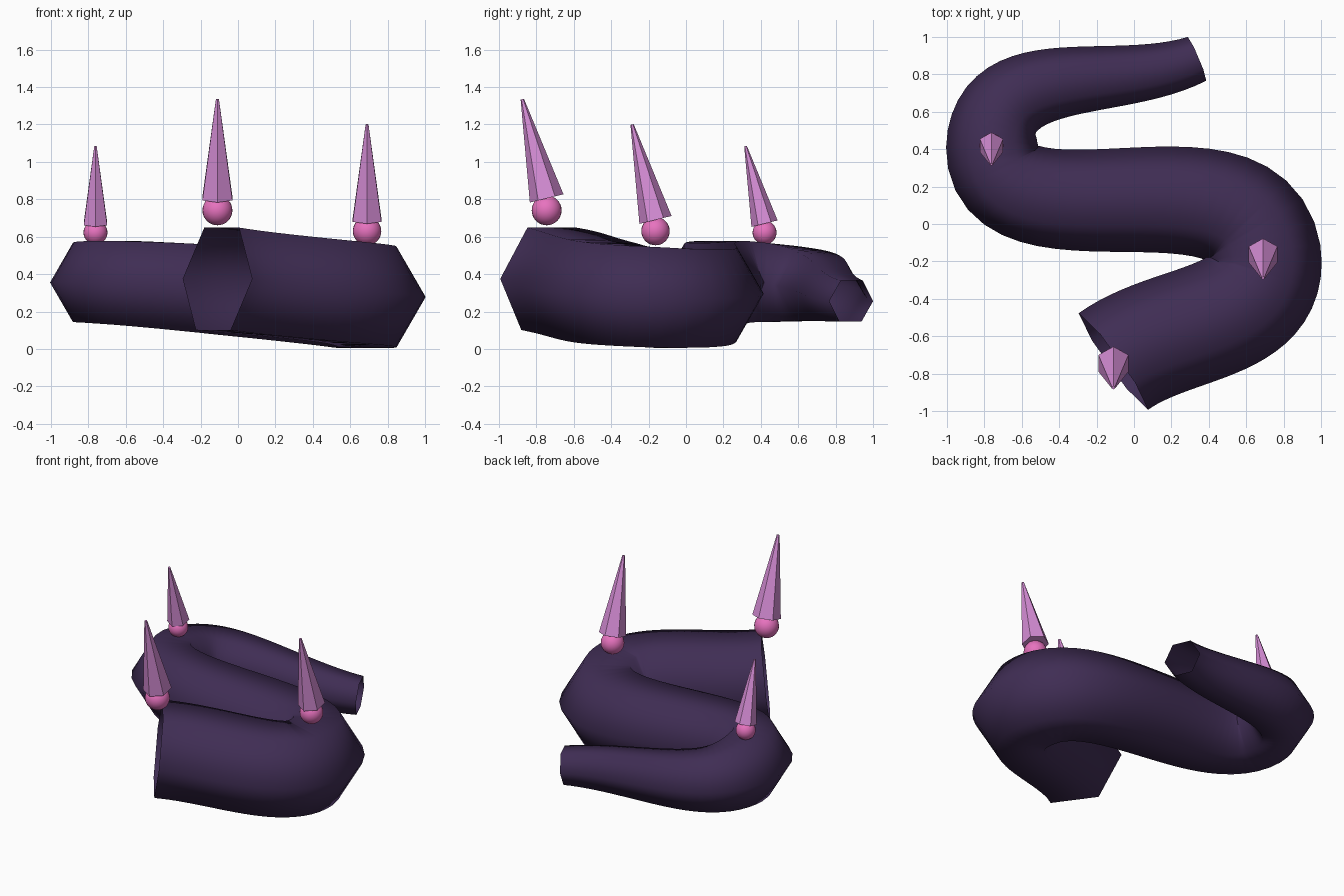
import bpy, bmesh, math
from mathutils import Vector, Matrix
from mathutils.geometry import interpolate_bezier

if "Cube" in bpy.data.objects:
    bpy.data.objects.remove(bpy.data.objects["Cube"])


def material(name, rgb):
    m = bpy.data.materials.new(name)
    m.diffuse_color = (*rgb, 1)
    m.use_nodes = True
    m.node_tree.nodes["Principled BSDF"].inputs["Base Color"].default_value = m.diffuse_color
    return m


def add_object(name, bm, mat, smooth):
    bmesh.ops.recalc_face_normals(bm, faces=bm.faces)
    for f in bm.faces:
        f.smooth = smooth
    mesh = bpy.data.meshes.new(name)
    bm.to_mesh(mesh)
    bm.free()
    mesh.materials.append(mat)
    ob = bpy.data.objects.new(name, mesh)
    bpy.context.collection.objects.link(ob)
    return ob


skin = material("dark_purple", (0.05, 0.026, 0.088))
horn = material("lilac", (0.68, 0.27, 0.68))
bulb = material("pink", (0.8, 0.17, 0.52))

# Winding body: path points and tube radius at each
pts = [Vector(p) for p in ((-0.11, -0.735, 0.375), (0.69, -0.16, 0.275),
                           (-0.76, 0.42, 0.355), (0.337, 0.883, 0.255))]
radii = (0.318, 0.31, 0.245, 0.127)
SIDES, STEPS = 6, 24

# Smooth path direction at each point
tangents = []
for i, p in enumerate(pts):
    t = Vector()
    if i > 0:
        t += (p - pts[i - 1]).normalized()
    if i < len(pts) - 1:
        t += (pts[i + 1] - p).normalized()
    tangents.append(t.normalized())

path, sizes = [], []
for i in range(len(pts) - 1):
    a, b = pts[i], pts[i + 1]
    h = (b - a).length / 2.5614
    seg = interpolate_bezier(a, a + tangents[i] * h, b - tangents[i + 1] * h, b, STEPS + 1)
    for k, p in enumerate(seg):
        if k or not i:
            path.append(p)
            sizes.append(radii[i] + (radii[i + 1] - radii[i]) * k / STEPS)

# Hexagonal open tube swept along the path
bm = bmesh.new()
rings = []
for i, p in enumerate(path):
    if i == 0:
        t = tangents[0]
    elif i == len(path) - 1:
        t = tangents[-1]
    else:
        t = (path[i + 1] - path[i - 1]).normalized()
    side = t.cross(Vector((0, 0, 1))).normalized()
    up = side.cross(t)
    rings.append([bm.verts.new(p + sizes[i] * (side * math.cos(a) + up * math.sin(a)))
                  for a in (math.tau * k / SIDES for k in range(SIDES))])
for r, s in zip(rings, rings[1:]):
    for k in range(SIDES):
        n = (k + 1) % SIDES
        bm.faces.new((r[k], r[n], s[n], s[k]))
add_object("winding_body", bm, skin, True)

# Bulbs with tilted spikes: x, y, bulb z, bulb radius, spike base z, spike radius, length
TILT = math.radians(13.8)
for i, (x, y, z, r, zb, rs, length) in enumerate((
        (-0.11, -0.745, 0.741, 0.08, 0.805, 0.0925, 0.546),
        (0.69, -0.163, 0.63, 0.076, 0.69, 0.0885, 0.525),
        (-0.762, 0.42, 0.622, 0.064, 0.67, 0.072, 0.427)), 1):
    bm = bmesh.new()
    bmesh.ops.create_uvsphere(bm, u_segments=24, v_segments=16, radius=r,
                              matrix=Matrix.Translation((x, y, z)))
    add_object(f"bulb_{i}", bm, bulb, True)

    bm = bmesh.new()
    place = (Matrix.Translation((x, y, zb)) @ Matrix.Rotation(TILT, 4, 'X')
             @ Matrix.Translation((0, 0, length / 2)))
    bmesh.ops.create_cone(bm, cap_ends=True, segments=6, radius1=rs, radius2=rs * 0.1,
                          depth=length, matrix=place)
    add_object(f"spike_{i}", bm, horn, False)
